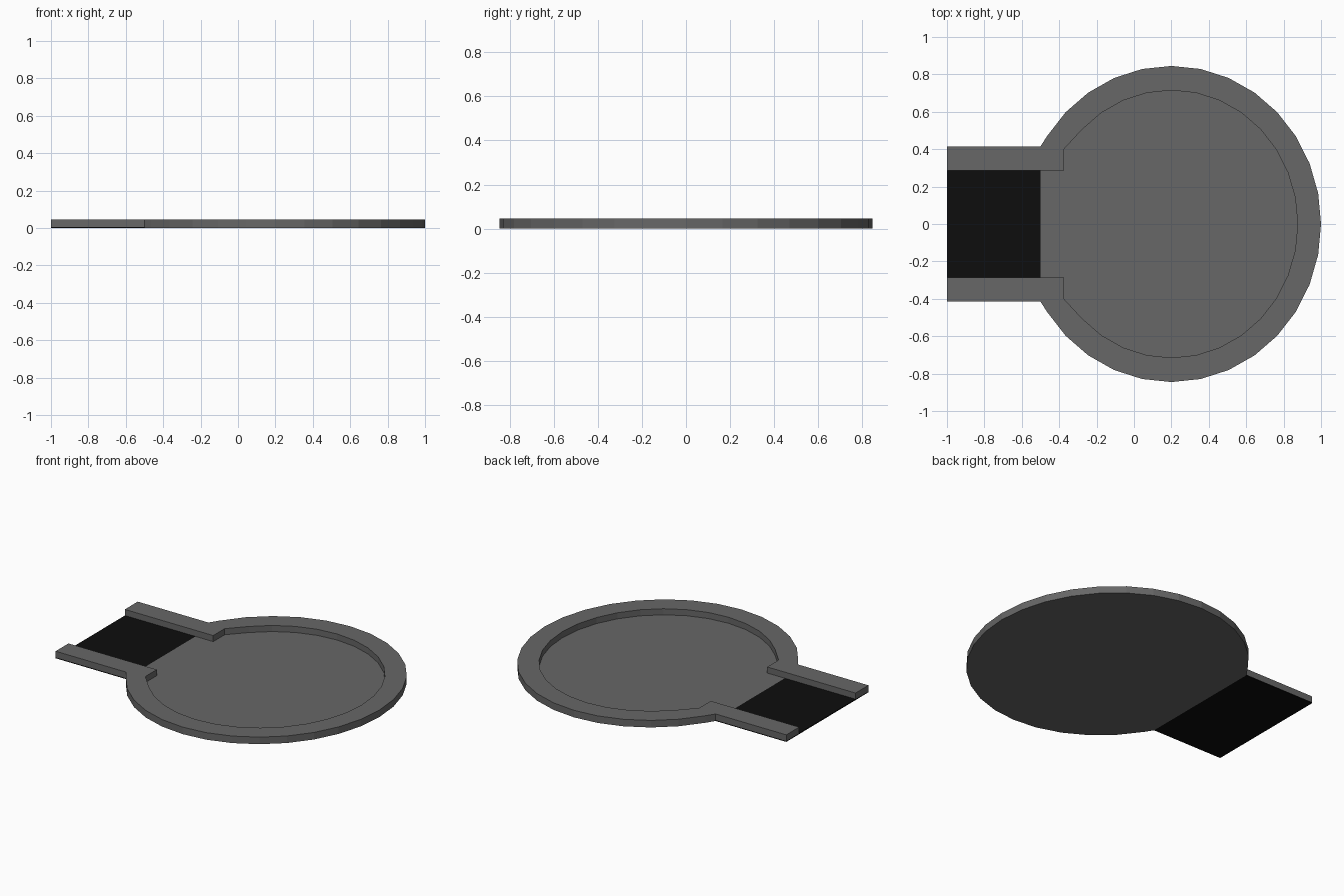
import bpy
import bmesh
from math import cos, sin, radians

cube = bpy.data.objects.get("Cube")
if cube:
    bpy.data.objects.remove(cube, do_unlink=True)

FLOOR, TOP = 0.006, 0.045      # floor thickness and rim height
CENTRE = 0.2                   # centre of the round tray along x
NECK, END = -0.5, -1.0         # where the channel meets the tray, and its end
SEGMENTS = 32


def material(name, value):
    mat = bpy.data.materials.new(name)
    mat.use_nodes = True
    colour = (value, value, value, 1)
    mat.diffuse_color = colour
    shader = next(n for n in mat.node_tree.nodes if n.type == 'BSDF_PRINCIPLED')
    shader.inputs["Base Color"].default_value = colour
    return mat


def arc(rx, ry):
    """Faceted oval, running from the neck's back side round to its front."""
    step = 360 / SEGMENTS
    angles = [radians(step * i) for i in range(-13, 14)]
    return [(CENTRE + rx * cos(a), ry * sin(a)) for a in angles]


def prism(name, outline, z0, z1, mat):
    """Extrude a flat outline between two heights."""
    bm = bmesh.new()
    face = bm.faces.new([bm.verts.new((x, y, z0)) for x, y in outline])
    new = bmesh.ops.extrude_face_region(bm, geom=[face], use_keep_orig=True)
    verts = [v for v in new["geom"] if isinstance(v, bmesh.types.BMVert)]
    bmesh.ops.translate(bm, verts=verts, vec=(0, 0, z1 - z0))
    bmesh.ops.recalc_face_normals(bm, faces=bm.faces)
    mesh = bpy.data.meshes.new(name)
    bm.to_mesh(mesh)
    bm.free()
    mesh.materials.append(mat)
    obj = bpy.data.objects.new(name, mesh)
    bpy.context.collection.objects.link(obj)
    return obj


grey = material("dark grey", 0.135)
black = material("black", 0.004)

# Outer outline of the tray, cut straight at the neck
outer = [(NECK, -0.415)] + arc(0.8, 0.845) + [(NECK, 0.415)]

# Inner wall outline, with square shoulders leading into the channel
inner = arc(0.675, 0.715)
inner[0], inner[-1] = (-0.375, -0.4), (-0.375, 0.4)
inner = [(END, -0.285), (-0.375, -0.285)] + inner + [(-0.375, 0.285), (END, 0.285)]

# Raised rim with both channel walls
rim = [(END, -0.415)] + outer + [(END, 0.415)] + inner[::-1]
prism("rim_and_channel_walls", rim, FLOOR, TOP, grey)

# Floors
prism("tray_floor", outer, 0, FLOOR, grey)
channel = [(END, -0.415), (NECK, -0.415), (NECK, 0.415), (END, 0.415)]
prism("channel_floor", channel, 0, FLOOR, black)
